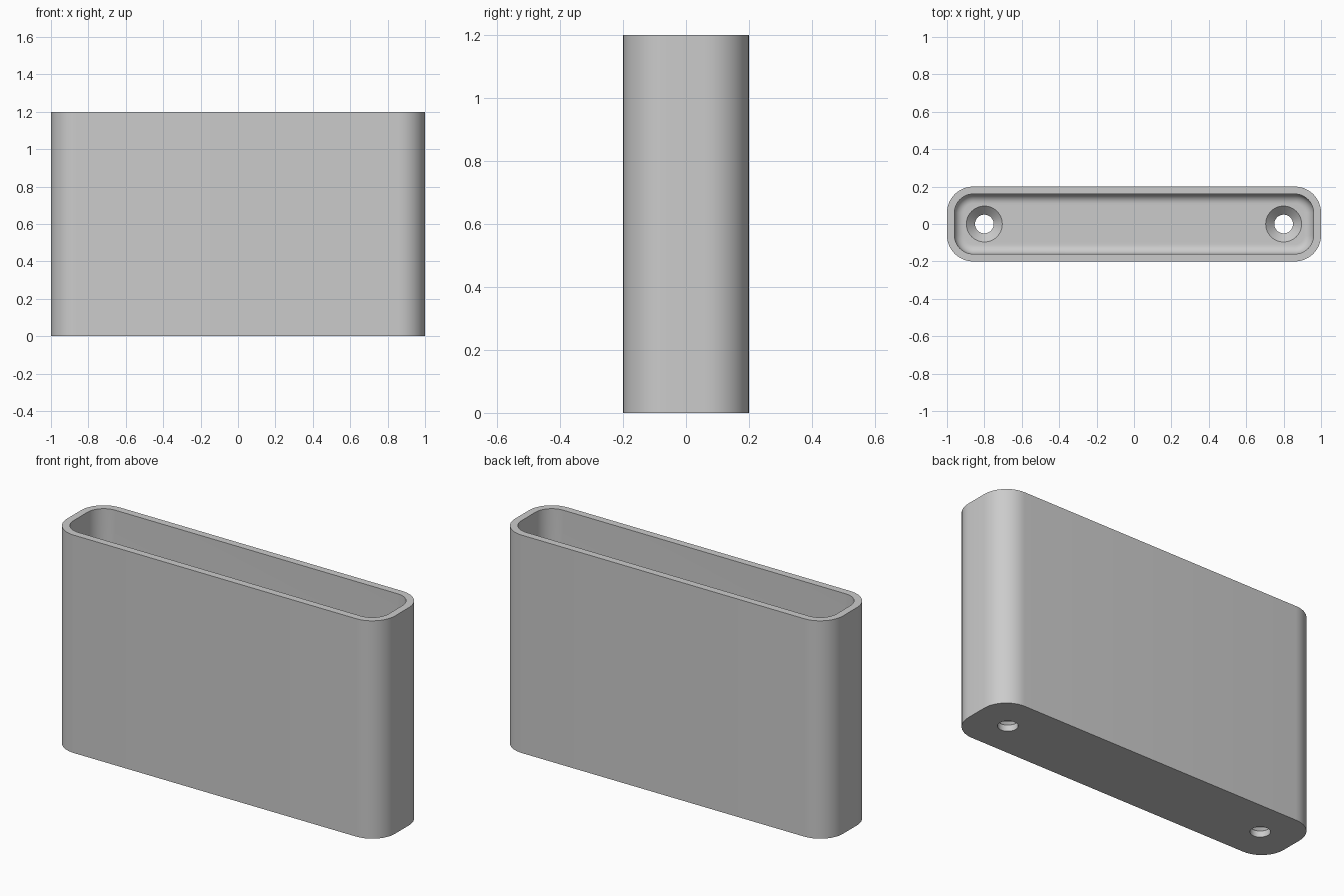
import bpy
import bmesh
from math import sin, cos, pi, radians

cube = bpy.data.objects.get("Cube")
if cube:
    bpy.data.objects.remove(cube)

HEIGHT, WALL, FLOOR = 1.2, 0.04, 0.08
FILLET, CORNER = 0.05, 0.14
HOLE, SINK = 0.05, 0.096

bm = bmesh.new()


def closed_loop(points):
    """Add a closed ring of vertices and edges."""
    verts = [bm.verts.new(p) for p in points]
    for a, b in zip(verts, verts[1:] + verts[:1]):
        bm.edges.new((a, b))
    return verts


def rounded_ring(inset, z, steps=12):
    """Rounded rectangle, inset evenly from the outer outline."""
    r = CORNER - inset
    cx, cy = 1 - CORNER, 0.2 - CORNER
    points = []
    for q, (sx, sy) in enumerate([(1, 1), (-1, 1), (-1, -1), (1, -1)]):
        for i in range(steps + 1):
            a = (q + i / steps) * pi / 2
            points.append((sx * cx + r * cos(a), sy * cy + r * sin(a), z))
    return closed_loop(points)


def circle_ring(x, r, z, steps=48):
    angles = [2 * pi * i / steps for i in range(steps)]
    return closed_loop([(x + r * cos(a), r * sin(a), z) for a in angles])


def bridge(rings):
    for low, high in zip(rings, rings[1:]):
        n = len(low)
        for i in range(n):
            j = (i + 1) % n
            bm.faces.new((low[i], low[j], high[j], high[i]))


def fill(rings):
    """Flat face bounded by the first ring, with the others as holes."""
    edges = [bm.edges.get((a, b)) for ring in rings
             for a, b in zip(ring, ring[1:] + ring[:1])]
    bmesh.ops.triangle_fill(bm, edges=edges, use_beauty=True)


# Outer wall, rim, inner wall and the rounded join to the floor
shell = [rounded_ring(0, 0), rounded_ring(0, HEIGHT), rounded_ring(WALL, HEIGHT)]
for i in range(9):
    a = i / 8 * pi / 2
    shell.append(rounded_ring(WALL + FILLET * (1 - cos(a)),
                              FLOOR + FILLET * (1 - sin(a))))
bridge(shell)

# Countersunk screw holes
holes = [[circle_ring(x, HOLE, 0), circle_ring(x, HOLE, FLOOR - SINK + HOLE),
          circle_ring(x, SINK, FLOOR)] for x in (-0.8, 0.8)]
for hole in holes:
    bridge(hole)

# Underside and inner floor
fill([shell[0]] + [hole[0] for hole in holes])
fill([shell[-1]] + [hole[-1] for hole in holes])

bmesh.ops.recalc_face_normals(bm, faces=bm.faces[:])
mesh = bpy.data.meshes.new("holder_body")
bm.to_mesh(mesh)
bm.free()

body = bpy.data.objects.new("holder_body", mesh)
bpy.context.collection.objects.link(body)

grey = bpy.data.materials.new("light_grey")
grey.use_nodes = True
colour = (0.6, 0.6, 0.6, 1)
grey.diffuse_color = colour
grey.node_tree.nodes["Principled BSDF"].inputs["Base Color"].default_value = colour
mesh.materials.append(grey)

bpy.ops.object.select_all(action="DESELECT")
body.select_set(True)
bpy.context.view_layer.objects.active = body
bpy.ops.object.shade_smooth_by_angle(angle=radians(30))
